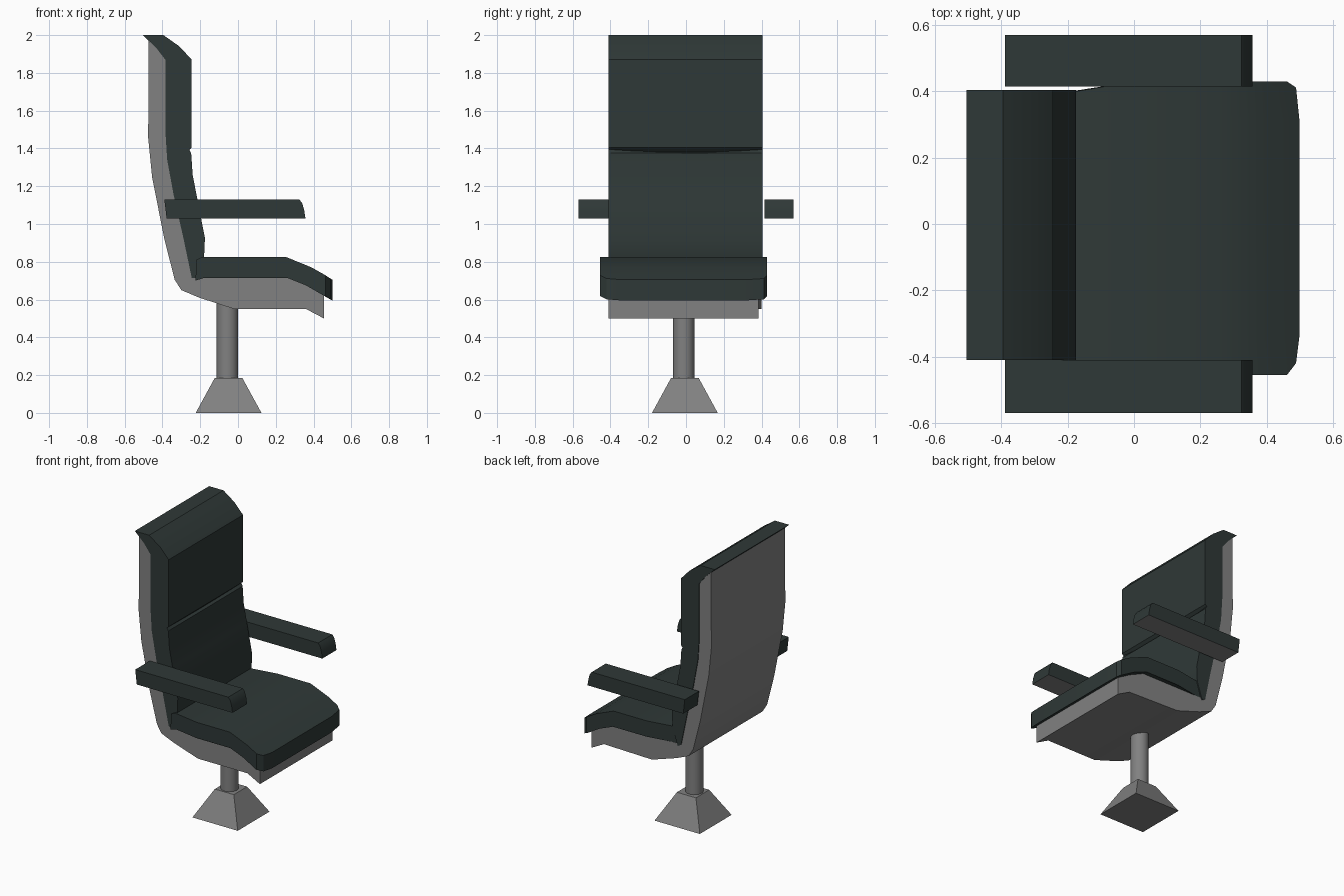
import bpy, bmesh, math

if "Cube" in bpy.data.objects:
    bpy.data.objects.remove(bpy.data.objects["Cube"])


def material(name, rgb):
    m = bpy.data.materials.new(name)
    m.diffuse_color = (*rgb, 1)
    m.use_nodes = True
    m.node_tree.nodes["Principled BSDF"].inputs["Base Color"].default_value = m.diffuse_color
    return m


GREY = material("grey shell", (0.22, 0.22, 0.22))
DARK = material("dark green upholstery", (0.028, 0.040, 0.038))


def finish(name, bm, *mats, angle=30):
    """Make the object, smooth except at sharp edges."""
    bmesh.ops.recalc_face_normals(bm, faces=bm.faces)
    bm.normal_update()
    for f in bm.faces:
        f.smooth = True
        if len(mats) > 1 and f.normal.z < -0.9:
            f.material_index = 1
    for e in bm.edges:
        e.smooth = e.calc_face_angle(0) < math.radians(angle)
    me = bpy.data.meshes.new(name)
    bm.to_mesh(me)
    bm.free()
    for m in mats:
        me.materials.append(m)
    ob = bpy.data.objects.new(name, me)
    bpy.context.collection.objects.link(ob)
    return ob


def loft(name, profile, ys, *mats, shape=lambda x, y, z: (x, y, z)):
    """Sweep an x-z profile across y stations, closing both sides."""
    bm = bmesh.new()
    rows = [[bm.verts.new(shape(x, y, z)) for x, z in profile] for y in ys]
    n = len(profile)
    for a, b in zip(rows, rows[1:]):
        for i in range(n):
            j = (i + 1) % n
            bm.faces.new((a[i], a[j], b[j], b[i]))
    bm.faces.new(rows[0])
    bm.faces.new(rows[-1])
    return finish(name, bm, *mats)


# Lines where the upholstery meets the shell
back_line = [(-0.245, 0.715), (-0.29, 0.93), (-0.34, 1.15), (-0.375, 1.34),
             (-0.385, 1.50), (-0.385, 1.87), (-0.435, 1.935)]
seat_line = [(0.455, 0.62), (0.36, 0.675), (0.26, 0.715), (0.0, 0.715),
             (-0.18, 0.715)]

# Shell: one bent slab under the seat and behind the back
shell = [(-0.473, 1.97), (-0.473, 1.60), (-0.477, 1.47), (-0.455, 1.25),
         (-0.39, 0.92), (-0.335, 0.705), (-0.30, 0.65), (-0.205, 0.61),
         (-0.02, 0.55), (0.36, 0.55), (0.455, 0.50)]
loft("shell", shell + seat_line + back_line, (-0.41, 0.40), GREY,
     shape=lambda x, y, z: (x, min(y, 0.385) if x > 0.3 else y, z))

# Back cushion with a crease that is deeper in the middle
CREASE = (-0.258, 1.395)


def crease(x, y, z):
    if (x, z) == CREASE:
        k = 1 - (y / 0.41) ** 2
        return x - 0.012 * k, y, z - 0.015 * k
    return x, y, z


back_front = [(-0.505, 2.0), (-0.395, 2.0), (-0.31, 1.94), (-0.245, 1.87),
              (-0.245, 1.405), CREASE, (-0.248, 1.375), (-0.24, 1.26),
              (-0.215, 1.13), (-0.175, 0.925), (-0.18, 0.82), (-0.22, 0.70)]
loft("back_cushion", back_line + back_front,
     (-0.41, -0.3, -0.15, 0, 0.15, 0.3, 0.405), DARK, shape=crease)


# Seat cushion with rounded front corners, narrower at the back
def seat_shape(x, y, z):
    if x > 0.49:
        pull = {-0.455: 0.037, 0.43: 0.037, -0.42: 0.01, 0.412: 0.01}.get(y, 0)
        x, z = x - pull, z + pull * 0.65
    return x, y * (1 - 0.08 * min(1, max(0, -x / 0.2))), z


seat_top = [(-0.225, 0.70), (-0.22, 0.81), (-0.19, 0.825), (0.0, 0.825),
            (0.255, 0.825), (0.39, 0.77), (0.499, 0.705), (0.499, 0.595)]
loft("seat_cushion", seat_top + seat_line,
     (-0.455, -0.42, -0.34, 0.315, 0.412, 0.43), DARK, shape=seat_shape)

# Armrests with a rounded front end and a grey underside
arm = [(-0.378, 1.03), (-0.39, 1.13), (0.325, 1.13), (0.34, 1.11),
       (0.35, 1.075), (0.357, 1.03)]
for name, ys in (("armrest_near", (-0.57, -0.41)), ("armrest_far", (0.415, 0.57))):
    loft(name, arm, ys, DARK, GREY)

# Pedestal column
bm = bmesh.new()
bmesh.ops.create_cone(bm, cap_ends=True, segments=24, radius1=0.057,
                      radius2=0.057, depth=0.42)
bmesh.ops.translate(bm, verts=bm.verts, vec=(-0.056, -0.012, 0.385))
finish("pedestal_column", bm, GREY)

# Pyramid foot
bm = bmesh.new()
bmesh.ops.create_cube(bm, size=1)
for v in bm.verts:
    w = 0.146 if v.co.z > 0 else 0.348
    v.co = (-0.05 + v.co.x * w, -0.006 + v.co.y * w, 0.185 if v.co.z > 0 else 0)
finish("pedestal_foot", bm, GREY)
